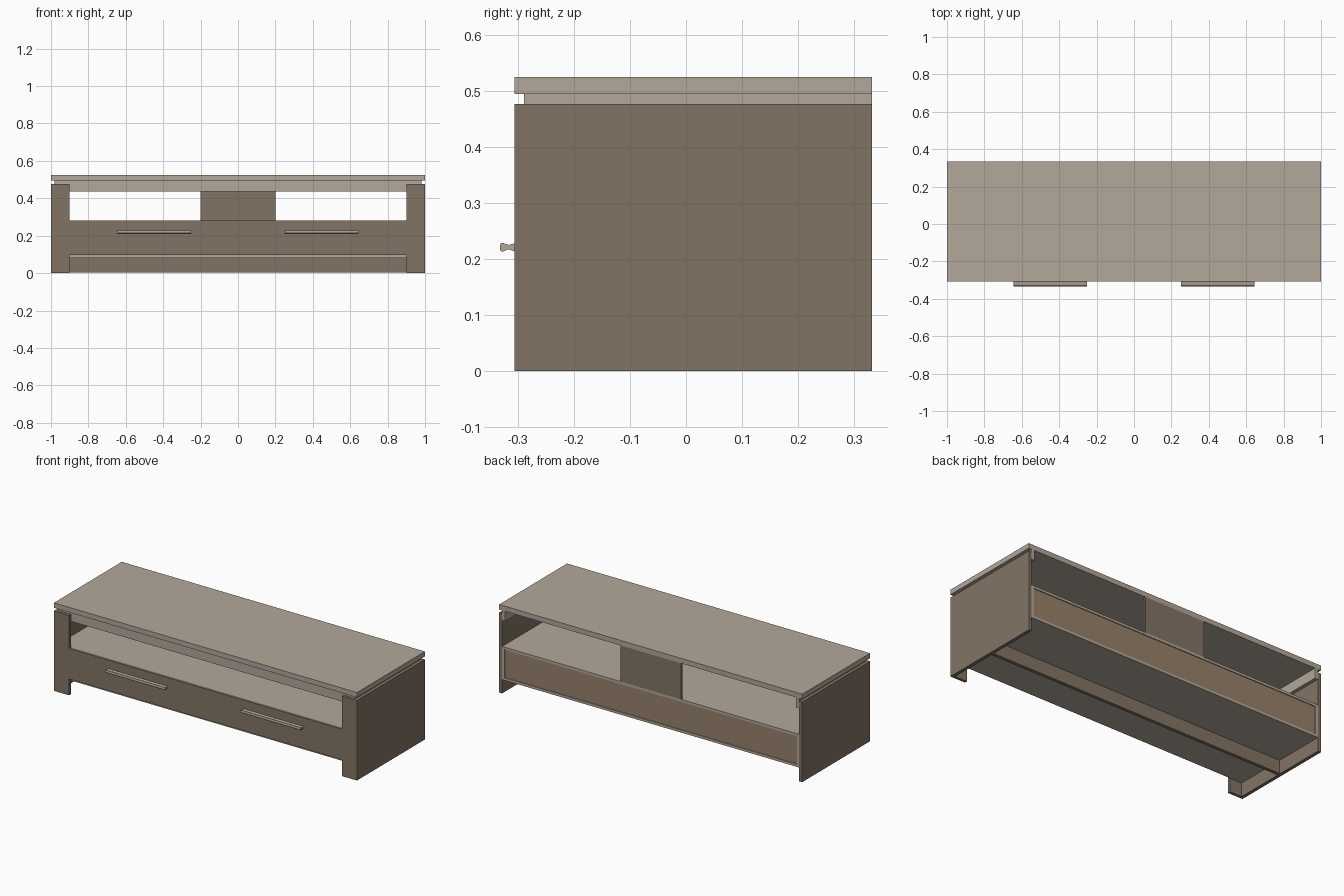
import bpy
import bmesh

cube = bpy.data.objects.get("Cube")
if cube:
    bpy.data.objects.remove(cube, do_unlink=True)


def material(name, color):
    m = bpy.data.materials.new(name)
    m.use_nodes = True
    m.diffuse_color = (*color, 1)
    m.node_tree.nodes["Principled BSDF"].inputs["Base Color"].default_value = (*color, 1)
    return m


pale = material("pale_wood", (0.45, 0.39, 0.325))
brown = material("brown_wood", (0.225, 0.175, 0.13))
tan = material("tan_backing", (0.31, 0.22, 0.145))


def finish(name, bm, mat):
    bmesh.ops.recalc_face_normals(bm, faces=bm.faces)
    mesh = bpy.data.meshes.new(name)
    bm.to_mesh(mesh)
    bm.free()
    mesh.materials.append(mat)
    ob = bpy.data.objects.new(name, mesh)
    bpy.context.scene.collection.objects.link(ob)
    return ob


def board(name, xs, ys, zs, mat):
    """Box between the given limits on each axis."""
    bm = bmesh.new()
    bmesh.ops.create_cube(bm, size=1)
    for v in bm.verts:
        v.co = [lim[0] if c < 0 else lim[1] for c, lim in zip(v.co, (xs, ys, zs))]
    return finish(name, bm, mat)


def extrude_x(name, profile, x0, x1, mat):
    """Extrude a closed (y, z) profile along x."""
    bm = bmesh.new()
    face = bm.faces.new([bm.verts.new((x0, y, z)) for y, z in profile])
    out = bmesh.ops.extrude_face_region(bm, geom=[face])
    for v in out["geom"]:
        if isinstance(v, bmesh.types.BMVert):
            v.co.x = x1
    return finish(name, bm, mat)


FRONT, INNER, BACK = -0.307, -0.29, 0.333
SIDE = 0.98          # inner face of the side panels

# Top and the frame under it, open at the back
board("top", (-1, 1), (FRONT, BACK), (0.495, 0.525), pale)
board("front_apron", (-SIDE, SIDE), (INNER, INNER + 0.02), (0.435, 0.495), pale)

# Low drawer case
board("shelf", (-SIDE, SIDE), (INNER, BACK), (0.265, 0.28), pale)
board("case_bottom", (-SIDE, SIDE), (INNER, BACK), (0.082, 0.097), pale)
board("case_back", (-SIDE + 0.015, SIDE - 0.015), (0.318, 0.328), (0.097, 0.265), tan)
board("rear_divider", (-0.2, 0.2), (0.32, BACK), (0.28, 0.495), brown)
board("floor_rail", (-SIDE, SIDE), (0, 0.02), (0.003, 0.082), brown)

# Half outline of the handle section: flared foot, neck and rounded grip
half = [(FRONT, 0.007), (-0.312, 0.0055), (-0.317, 0.004), (-0.322, 0.0055),
        (-0.327, 0.008), (-0.331, 0.007), (-0.333, 0.003)]
section = [(y, 0.221 + h) for y, h in half] + [(y, 0.221 - h) for y, h in reversed(half)]

# Parts that repeat on both sides
for label, s in (("left", 1), ("right", -1)):
    def span(a, b):
        return tuple(sorted((s * a, s * b)))

    board(label + "_side_panel", span(SIDE, 1), (FRONT, BACK), (0, 0.477), brown)
    board(label + "_front_leg", span(0.9, SIDE), (FRONT, INNER), (0, 0.477), brown)
    board(label + "_side_apron", span(SIDE - 0.02, SIDE), (INNER + 0.02, BACK), (0.435, 0.495), pale)
    board(label + "_case_side", span(SIDE - 0.015, SIDE), (INNER, BACK), (0.097, 0.265), pale)
    board(label + "_drawer_front", span(0, 0.9), (FRONT, INNER), (0.097, 0.28), brown)
    extrude_x(label + "_handle", section, *span(0.25, 0.645), pale)
